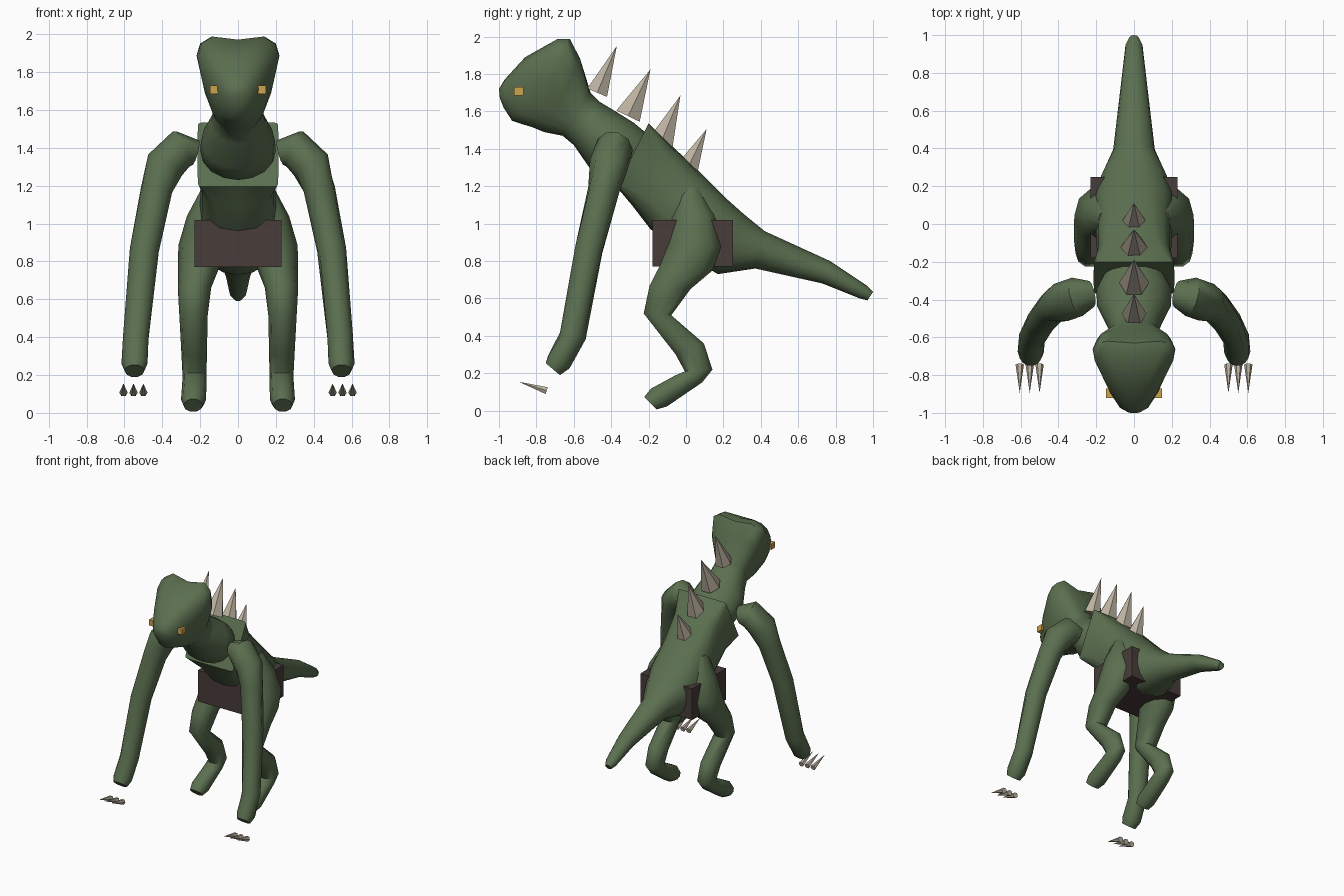
import bpy, bmesh, math
from mathutils import Vector

if "Cube" in bpy.data.objects:
    bpy.data.objects.remove(bpy.data.objects["Cube"])


def material(name, rgb):
    m = bpy.data.materials.new(name)
    m.diffuse_color = (*rgb, 1)
    m.use_nodes = True
    m.node_tree.nodes["Principled BSDF"].inputs["Base Color"].default_value = m.diffuse_color
    return m


SKIN = material("green_skin", (0.105, 0.16, 0.08))
HORN = material("horn", (0.50, 0.44, 0.35))
CLOTH = material("dark_brown", (0.065, 0.045, 0.041))
AMBER = material("amber", (0.62, 0.36, 0.08))


def finish(name, bm, mat, angle=None):
    bmesh.ops.recalc_face_normals(bm, faces=bm.faces)
    me = bpy.data.meshes.new(name)
    bm.to_mesh(me)
    bm.free()
    me.materials.append(mat)
    ob = bpy.data.objects.new(name, me)
    bpy.context.collection.objects.link(ob)
    if angle:
        bpy.context.view_layer.objects.active = ob
        ob.select_set(True)
        bpy.ops.object.shade_smooth_by_angle(angle=math.radians(angle))
        ob.select_set(False)
    return ob


def skin_rings(name, rings, mat, angle):
    """Bridge rings of points and close both ends."""
    bm = bmesh.new()
    loops = [[bm.verts.new(p) for p in r] for r in rings]
    n = len(loops[0])
    for a, b in zip(loops, loops[1:]):
        for i in range(n):
            j = (i + 1) % n
            bm.faces.new((a[i], a[j], b[j], b[i]))
    bm.faces.new(loops[0])
    bm.faces.new(loops[-1])
    return finish(name, bm, mat, angle)


def spow(v, e):
    return math.copysign(abs(v) ** e, v) if abs(v) > 1e-6 else 0.0


def section(cx, ya, za, yb, zb, hw, e=1.0, bias=0.0, dip=0.0, n=16):
    """Rounded cross-section spanning two profile points, half width hw."""
    mid = Vector((cx, (ya + yb) / 2, (za + zb) / 2))
    half = Vector((0, (ya - yb) / 2, (za - zb) / 2))
    pts = []
    for i in range(n):
        t = math.tau * i / n
        u, v = spow(math.cos(t), e), spow(math.sin(t), e)
        x = hw * u * (1 + bias * v)
        if v > 0.99:
            v -= dip
        pts.append(mid + half * v + Vector((x, 0, 0)))
    return pts


def tube(name, path, mat, n=10):
    """Round limb through (x, y, z, radius) points."""
    pts = [Vector(p[:3]) for p in path]
    rings = []
    for i, p in enumerate(pts):
        d = (pts[min(i + 1, len(pts) - 1)] - pts[max(i - 1, 0)]).normalized()
        q = d.to_track_quat('Z', 'Y')
        r = path[i][3]
        rings.append([p + q @ Vector((r * math.cos(math.tau * k / n), r * math.sin(math.tau * k / n), 0))
                      for k in range(n)])
    return skin_rings(name, rings, mat, 45)


def spike(name, base, tip, r):
    base, tip = Vector(base), Vector(tip)
    q = (tip - base).to_track_quat('Z', 'Y')
    bm = bmesh.new()
    ring = [bm.verts.new(base + q @ Vector((r * math.cos(k * math.pi / 3), r * math.sin(k * math.pi / 3), 0)))
            for k in range(6)]
    top = bm.verts.new(tip)
    bm.faces.new(ring)
    for k in range(6):
        bm.faces.new((ring[k], ring[(k + 1) % 6], top))
    finish(name, bm, HORN)


def box(name, lo, hi, mat):
    bm = bmesh.new()
    bmesh.ops.create_cube(bm, size=1)
    for v in bm.verts:
        v.co = [(a + b) / 2 + c * (b - a) for a, b, c in zip(lo, hi, v.co)]
    finish(name, bm, mat)


# Torso with squared chest, tapering into the tail
torso = [
    (-0.20, 1.535, -0.37, 1.195, 0.214, 0.1),
    (-0.08, 1.42, -0.29, 1.10, 0.195, 0.5),
    (0.08, 1.27, -0.19, 0.97, 0.20, 0.75),
    (0.22, 1.13, 0.00, 0.83, 0.215, 0.85),
    (0.31, 1.05, 0.17, 0.73, 0.18, 0.9),
    (0.42, 0.96, 0.37, 0.76, 0.11, 1),
    (0.77, 0.80, 0.73, 0.68, 0.068, 1),
    (0.965, 0.67, 0.93, 0.60, 0.045, 1),
    (1.0, 0.635, 0.97, 0.59, 0.025, 1),
]
skin_rings("torso_and_tail", [section(0, *t) for t in torso], SKIN, 50)

# Neck and wedge head with two raised crown corners
head = [
    (-0.22, 1.49, -0.32, 1.25, 0.16),
    (-0.28, 1.54, -0.41, 1.23, 0.20),
    (-0.36, 1.59, -0.51, 1.29, 0.195),
    (-0.46, 1.65, -0.60, 1.42, 0.145),
    (-0.51, 1.70, -0.66, 1.47, 0.125, 0.9, 0.1),
    (-0.56, 1.89, -0.76, 1.49, 0.175, 0.7, 0.35, 0.08),
    (-0.615, 2.0, -0.82, 1.515, 0.19, 0.65, 0.4, 0.15),
    (-0.68, 2.0, -0.87, 1.53, 0.18, 0.65, 0.4, 0.12),
    (-0.86, 1.89, -0.93, 1.55, 0.125, 0.85, 0.25),
    (-0.97, 1.77, -0.975, 1.62, 0.075),
    (-1.0, 1.72, -0.995, 1.67, 0.03),
]
skin_rings("neck_and_head", [section(0, *h) for h in head], SKIN, 50)

# Hip wrap
box("hip_wrap", (-0.23, -0.18, 0.77), (0.23, 0.25, 1.02), CLOTH)

# Legs, arms, claws and eyes on both sides
leg = [
    (0.13, -0.04, 1.19, 0.08, 1.19, 0.06),
    (0.16, -0.08, 1.03, 0.16, 1.05, 0.11),
    (0.19, -0.10, 0.89, 0.195, 0.88, 0.125),
    (0.21, -0.15, 0.77, 0.15, 0.75, 0.108),
    (0.23, -0.20, 0.67, 0.03, 0.65, 0.088),
    (0.235, -0.23, 0.52, -0.075, 0.51, 0.075),
    (0.232, -0.06, 0.30, 0.10, 0.36, 0.068),
    (0.23, -0.01, 0.21, 0.145, 0.22, 0.064),
    (0.23, -0.06, 0.19, 0.09, 0.15, 0.064),
    (0.235, -0.19, 0.12, -0.10, 0.02, 0.066),
    (0.237, -0.225, 0.075, -0.155, 0.005, 0.05),
]
arm = [
    (0.225, -0.37, 1.375, 0.07),
    (0.30, -0.385, 1.395, 0.105),
    (0.385, -0.415, 1.31, 0.105),
    (0.43, -0.44, 1.18, 0.085),
    (0.495, -0.52, 0.86, 0.077),
    (0.54, -0.605, 0.40, 0.071),
    (0.547, -0.68, 0.26, 0.069),
    (0.547, -0.712, 0.222, 0.052),
]
for s, side in ((1, "left"), (-1, "right")):
    skin_rings(side + "_leg", [section(s * r[0], *r[1:], n=10) for r in leg], SKIN, 50)
    tube(side + "_arm", [(s * x, y, z, r) for x, y, z, r in arm], SKIN)
    for i, x in enumerate((0.50, 0.552, 0.605)):
        spike(f"{side}_claw_{i + 1}", (s * x, -0.745, 0.107), (s * x, -0.895, 0.155), 0.022)
    xs = sorted((s * 0.105, s * 0.147))
    box(side + "_eye", (xs[0], -0.92, 1.685), (xs[1], -0.87, 1.73), AMBER)

# Row of back spikes: base y, base z, tip y, tip z, radius
spikes = [(-0.475, 1.70, -0.37, 1.95, 0.066), (-0.31, 1.575, -0.19, 1.825, 0.08),
          (-0.14, 1.42, -0.03, 1.685, 0.082), (0.005, 1.29, 0.11, 1.505, 0.07)]
for i, (y, z, ty, tz, r) in enumerate(spikes):
    spike(f"back_spike_{i + 1}", (0, y, z), (0, ty, tz), r)
